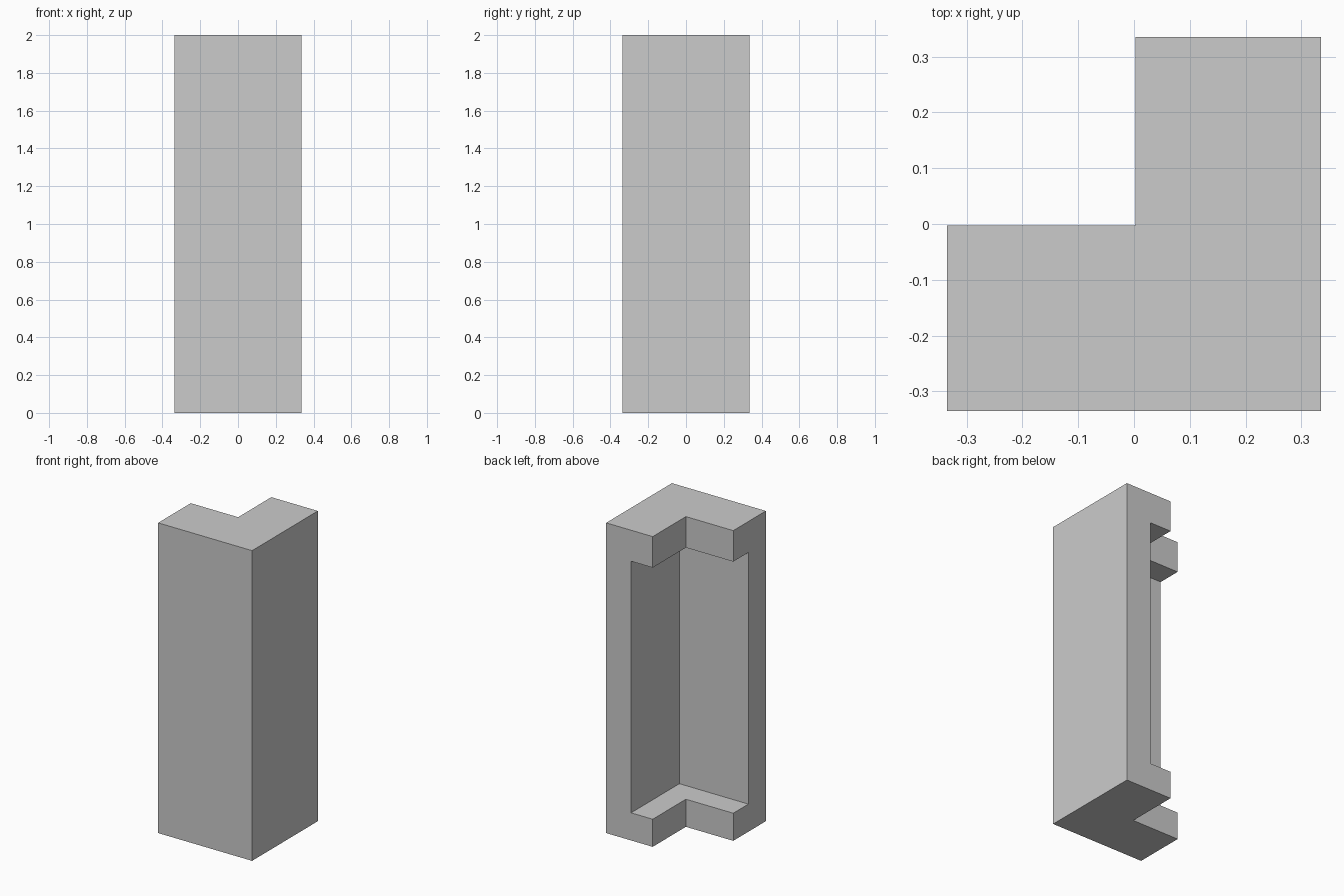
import bpy, bmesh

if "Cube" in bpy.data.objects:
    bpy.data.objects.remove(bpy.data.objects["Cube"])

H = 0.335        # half footprint
ARM = 0.332      # depth of the cap arms
WALL = 0.178     # thickness of the walls between the caps
Z0, Z1, TOP = 0.178, 1.8, 2.0


def prism(name, outline, z0, z1):
    """Extrude a flat outline upward from z0 to z1."""
    bm = bmesh.new()
    face = bm.faces.new([bm.verts.new((x, y, z0)) for x, y in outline])
    ext = bmesh.ops.extrude_face_region(bm, geom=[face])
    verts = [v for v in ext["geom"] if isinstance(v, bmesh.types.BMVert)]
    bmesh.ops.translate(bm, verts=verts, vec=(0, 0, z1 - z0))
    bmesh.ops.recalc_face_normals(bm, faces=bm.faces)
    me = bpy.data.meshes.new(name)
    bm.to_mesh(me)
    bm.free()
    ob = bpy.data.objects.new(name, me)
    bpy.context.collection.objects.link(ob)
    return ob


# L-shaped corner block, full height
c = H - ARM
corner = prism("corner_wall", [(-H, -H), (H, -H), (H, H), (c, H), (c, -c), (-H, -c)], 0, TOP)

# Recess on the inner side, leaving a top and bottom cap
w = H - WALL
cutter = prism("recess_cutter", [(-1, -w), (w, -w), (w, 1), (-1, 1)], Z0, Z1)
cutter.hide_render = True
mod = corner.modifiers.new("recess", "BOOLEAN")
mod.operation = "DIFFERENCE"
mod.solver = "EXACT"
mod.object = cutter
bpy.context.view_layer.objects.active = corner
bpy.ops.object.modifier_apply(modifier=mod.name)
bpy.data.objects.remove(cutter)
